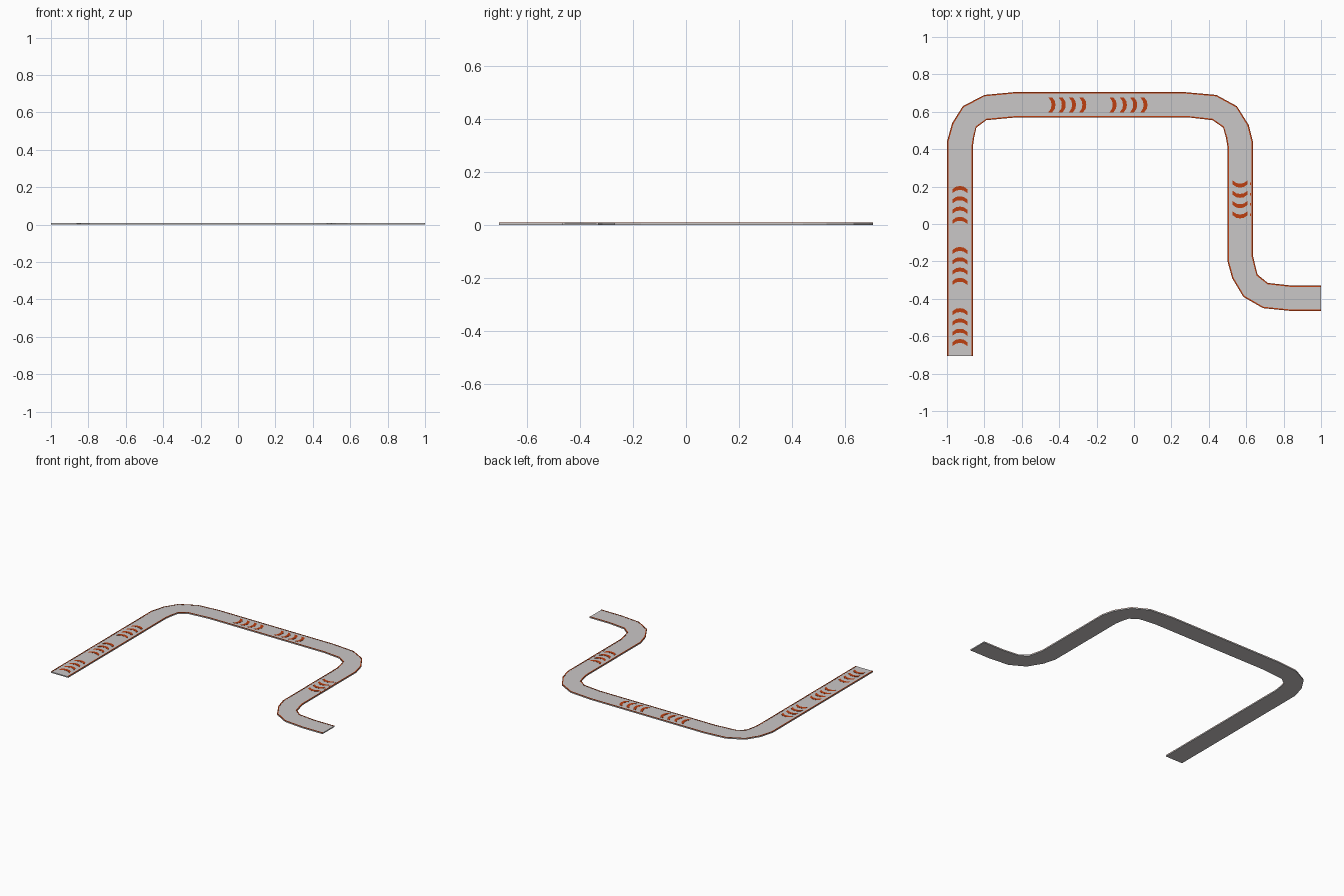
import bpy, bmesh
from mathutils import Vector

if "Cube" in bpy.data.objects:
    bpy.data.objects.remove(bpy.data.objects["Cube"])

TOP = 0.008      # road thickness
PAINT = 0.0012   # paint plate thickness


def material(name, rgb):
    m = bpy.data.materials.new(name)
    m.diffuse_color = (*rgb, 1)
    m.use_nodes = True
    m.node_tree.nodes["Principled BSDF"].inputs["Base Color"].default_value = m.diffuse_color
    return m


GREY = material("light grey", (0.59, 0.57, 0.57))
ORANGE = material("burnt orange", (0.52, 0.05, 0.005))

# Matching edge points, followed from the front-left end to the right end
LEFT = [(-1, -.705), (-1, .44), (-.972, .54), (-.915, .63), (-.80, .69), (-.64, .705),
        (.27, .705), (.44, .69), (.55, .63), (.613, .53), (.636, .44),
        (.636, -.17), (.66, -.27), (.715, -.315), (.84, -.329), (1, -.329)]
RIGHT = [(-.862, -.705), (-.862, .41), (-.855, .46), (-.843, .515), (-.79, .555), (-.63, .57),
         (.29, .57), (.42, .555), (.477, .515), (.492, .46), (.50, .41),
         (.50, -.20), (.525, -.29), (.585, -.39), (.69, -.45), (.84, -.465), (1, -.465)]
LEFT = [Vector(p) for p in LEFT]
RIGHT = [Vector(p) for p in RIGHT]
LEFT.insert(12, LEFT[11].lerp(LEFT[12], 0.6))   # pair up the last bend


def ribbon(bm, a, b, z, h):
    """Solid strip between two matching edge lines."""
    rows = [[bm.verts.new((p.x, p.y, k)) for p, k in ((q, z), (q, z + h), (r, z + h), (r, z))]
            for q, r in zip(a, b)]
    for s, t in zip(rows, rows[1:]):
        for i in range(4):
            j = (i + 1) % 4
            bm.faces.new((s[i], s[j], t[j], t[i]))
    bm.faces.new(rows[0])
    bm.faces.new(rows[-1])


def finish(bm, name, mat):
    bmesh.ops.recalc_face_normals(bm, faces=bm.faces)
    me = bpy.data.meshes.new(name)
    bm.to_mesh(me)
    bm.free()
    me.materials.append(mat)
    ob = bpy.data.objects.new(name, me)
    bpy.context.collection.objects.link(ob)


# Road slab
bm = bmesh.new()
ribbon(bm, LEFT, RIGHT, 0, TOP)
finish(bm, "road_slab", GREY)

# Thin painted lines along both edges
for name, a, b in (("left_edge_line", LEFT, RIGHT), ("right_edge_line", RIGHT, LEFT)):
    bm = bmesh.new()
    ribbon(bm, a, [p.lerp(q, 0.055) for p, q in zip(a, b)], TOP, PAINT)
    finish(bm, name, ORANGE)

# Chevron arrows: tip of the first one, heading, side of the small edge tick
GROUPS = [((-.931, -.450), (0, 1), 0), ((-.931, -.123), (0, 1), 0), ((-.931, .203), (0, 1), 0),
          ((-.255, .637), (1, 0), 1), ((.072, .637), (1, 0), 1), ((.567, .030), (0, -1), -1)]
FRONT = [(-.040, -.017), (-.020, -.003), (0, 0), (.020, -.003), (.040, -.017)]
for n, (tip, heading, tick) in enumerate(GROUPS):
    bm = bmesh.new()
    d = Vector(heading)
    side = Vector((d.y, -d.x))
    for k in range(4):
        o = Vector(tip) - d * 0.055 * k
        front = [o + side * s + d * f for s, f in FRONT]
        back = [p - d * 0.021 for p in front]
        ribbon(bm, front, back, TOP, PAINT)
        if tick:
            c = o + side * tick * 0.059 - d * 0.02
            ribbon(bm, [c - d * .007, c + d * .007],
                   [c - d * .007 + side * .006, c + d * .007 + side * .006], TOP, PAINT)
    finish(bm, f"chevrons_{n + 1}", ORANGE)
